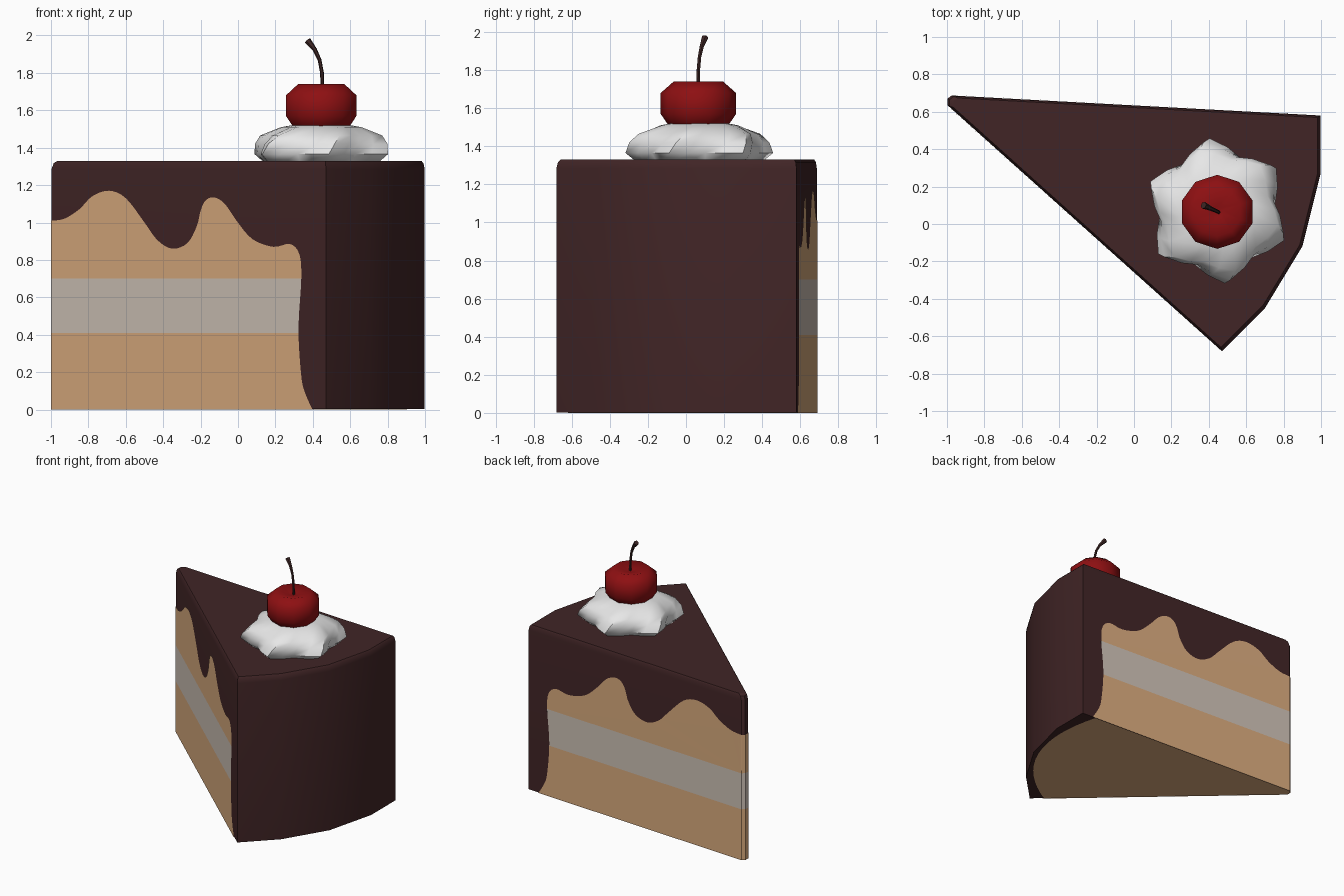
import bpy, bmesh, math
from mathutils import Vector

if "Cube" in bpy.data.objects:
    bpy.data.objects.remove(bpy.data.objects["Cube"])


def material(name, rgb):
    m = bpy.data.materials.new(name)
    m.diffuse_color = (*rgb, 1)
    m.use_nodes = True
    m.node_tree.nodes["Principled BSDF"].inputs["Base Color"].default_value = m.diffuse_color
    return m


ICING = material("chocolate icing", (0.052, 0.018, 0.019))
SPONGE = material("sponge", (0.70, 0.41, 0.21))
FILLING = material("cream filling", (0.62, 0.54, 0.47))
WHITE = material("whipped cream", (0.8, 0.8, 0.8))
RED = material("cherry red", (0.27, 0.005, 0.006))
STEM = material("stem brown", (0.045, 0.018, 0.017))


def finish(bm, name, mats, smooth=None):
    me = bpy.data.meshes.new(name)
    bm.to_mesh(me)
    bm.free()
    ob = bpy.data.objects.new(name, me)
    bpy.context.collection.objects.link(ob)
    for m in mats:
        me.materials.append(m)
    if smooth:
        bpy.ops.object.select_all(action='DESELECT')
        ob.select_set(True)
        bpy.context.view_layer.objects.active = ob
        bpy.ops.object.shade_smooth_by_angle(angle=math.radians(smooth))
    return ob


def loft(name, rings, mat, smooth):
    """Skin a list of equal-length point rings and cap both ends."""
    bm = bmesh.new()
    vs = [[bm.verts.new(p) for p in ring] for ring in rings]
    n = len(vs[0])
    for a, b in zip(vs, vs[1:]):
        for i in range(n):
            j = (i + 1) % n
            bm.faces.new((a[i], a[j], b[j], b[i]))
    bm.faces.new(vs[0][::-1])
    bm.faces.new(vs[-1])
    bmesh.ops.recalc_face_normals(bm, faces=bm.faces)
    return finish(bm, name, [mat], smooth)


# Icing body: wedge footprint with a soft top edge
A, B, C, D, E = [Vector(p) for p in
                 ((0.47, -0.68), (-0.997, 0.635), (-0.997, 0.67), (-0.975, 0.687), (0.998, 0.58))]
foot = [B, A, Vector((0.70, -0.45)), Vector((0.90, -0.12)), Vector((0.998, 0.27)), E, D, C]
pivot = Vector((0.3, 0.15))


def foot_ring(z, s):
    return [(*(pivot + (p - pivot) * s), z) for p in foot]


loft("icing_body", [foot_ring(0.003, 1), foot_ring(1.285, 1), foot_ring(1.317, 0.991),
                    foot_ring(1.33, 0.975)], ICING, 30)

# Exposed cake: wavy outline as (x on the front face, z), smoothed
wave = [(-1, 1.01), (-0.93, 1.02), (-0.85, 1.07), (-0.78, 1.14), (-0.69, 1.17), (-0.60, 1.13),
        (-0.5, 1.0), (-0.43, 0.905), (-0.35, 0.86), (-0.27, 0.89), (-0.22, 0.98), (-0.2, 1.06),
        (-0.175, 1.115), (-0.13, 1.135), (-0.07, 1.10), (0, 1.0), (0.08, 0.91), (0.19, 0.87),
        (0.28, 0.885), (0.33, 0.83), (0.34, 0.70), (0.325, 0.43), (0.34, 0.18), (0.36, 0.09), (0.4, 0)]


def catmull(pts, steps=4):
    p = [Vector(q) for q in pts]
    p = [p[0]] + p + [p[-1]]
    out = []
    for a, b, c, d in zip(p, p[1:], p[2:], p[3:]):
        for k in range(steps):
            t = k / steps
            out.append(0.5 * (2 * b + (c - a) * t + (2 * a - 5 * b + 4 * c - d) * t * t
                              + (3 * b - a - 3 * c + d) * t ** 3))
    return out + [p[-1]]


def wrap(u):
    """Bend the flat strip round the tip of the slice."""
    if u <= 0:
        return B.lerp(A, -u)
    if u <= 0.03:
        return B.lerp(C, u / 0.03)
    if u <= 0.05:
        return C.lerp(D, (u - 0.03) / 0.02)
    return D.lerp(E, u - 0.05)


half = [((q.x + 1) / 1.47, q.y) for q in catmull(wave)]
outline = [(-t, z) for t, z in reversed(half)] + [(0.05 + t, z) for t, z in half]
bm = bmesh.new()
bm.faces.new([bm.verts.new((u, 0, z)) for u, z in outline])
bm.normal_update()
cuts = [((0, 0, z), (0, 0, 1)) for z in (0.41, 0.70)]
cuts += [((u, 0, 0), (1, 0, 0)) for u in (0, 0.03, 0.05)]
for co, no in cuts:
    bmesh.ops.bisect_plane(bm, geom=bm.verts[:] + bm.edges[:] + bm.faces[:],
                           plane_co=co, plane_no=no)
bmesh.ops.triangulate(bm, faces=bm.faces[:])
for v in bm.verts:
    v.co = (*wrap(v.co.x), v.co.z)
bm.normal_update()
for v, n in [(v, v.normal.copy()) for v in bm.verts]:
    v.co += Vector((n.x, n.y, 0)) * 0.003
for f in bm.faces:
    f.material_index = 1 if 0.41 < f.calc_center_median().z < 0.70 else 0
finish(bm, "cake_layers", [SPONGE, FILLING])

# Sponge underside with a rounded outer end
tip = Vector((-1, 0.66))
a0, a1 = [math.atan2(*(p - tip).yx) for p in (A, E)]
under = [D, C, B]
for i in range(17):
    k = i / 16
    a = a0 + (a1 - a0) * k
    r = 1.88 + 0.135 * math.sin(math.pi * k)
    under.append(tip + Vector((math.cos(a), math.sin(a))) * r)
bm = bmesh.new()
f = bm.faces.new([bm.verts.new((p.x, p.y, 0)) for p in under])
f.normal_update()
if f.normal.z > 0:
    f.normal_flip()
finish(bm, "cake_underside", [SPONGE])


# Whipped cream: six-pointed twisted swirl
def star(z, r_tip, r_valley, twist):
    pts = []
    for i in range(24):
        a = math.radians(36 + 15 * i + twist)
        w = (1, 0.45, 0, 0.45)[i % 4]
        r = r_valley + (r_tip - r_valley) * w
        pts.append((0.445 + r * math.cos(a), 0.07 + r * math.sin(a), z))
    return pts


loft("whipped_cream", [star(1.325, 0.34, 0.28, 0), star(1.365, 0.39, 0.31, 0),
                       star(1.42, 0.375, 0.305, 5), star(1.465, 0.335, 0.28, 11),
                       star(1.51, 0.215, 0.20, 18), star(1.53, 0.10, 0.10, 22)], WHITE, 50)


# Cherry: ten-sided with a dimple on top
def circle(c, r, n, turn=0):
    return [(c[0] + r * math.cos(math.tau * i / n + turn),
             c[1] + r * math.sin(math.tau * i / n + turn), c[2]) for i in range(n)]


profile = [(1.47, 0.08), (1.50, 0.15), (1.57, 0.198), (1.68, 0.198), (1.74, 0.13), (1.715, 0.03)]
loft("cherry", [circle((0.445, 0.065, z), r, 10, math.pi / 10) for z, r in profile], RED, 60)

# Stem: bent, widening toward its end
path = [(0.452, 0.063, 1.70, 0.010), (0.449, 0.065, 1.80, 0.010), (0.436, 0.071, 1.87, 0.010),
        (0.41, 0.083, 1.925, 0.012), (0.372, 0.10, 1.972, 0.019)]
rings = []
for i, (x, y, z, r) in enumerate(path):
    lo, hi = Vector(path[max(i - 1, 0)][:3]), Vector(path[min(i + 1, 4)][:3])
    q = (hi - lo).to_track_quat('Z', 'Y')
    rings.append([Vector((x, y, z)) + q @ Vector(p) for p in circle((0, 0, 0), r, 6)])
loft("cherry_stem", rings, STEM, 40)
